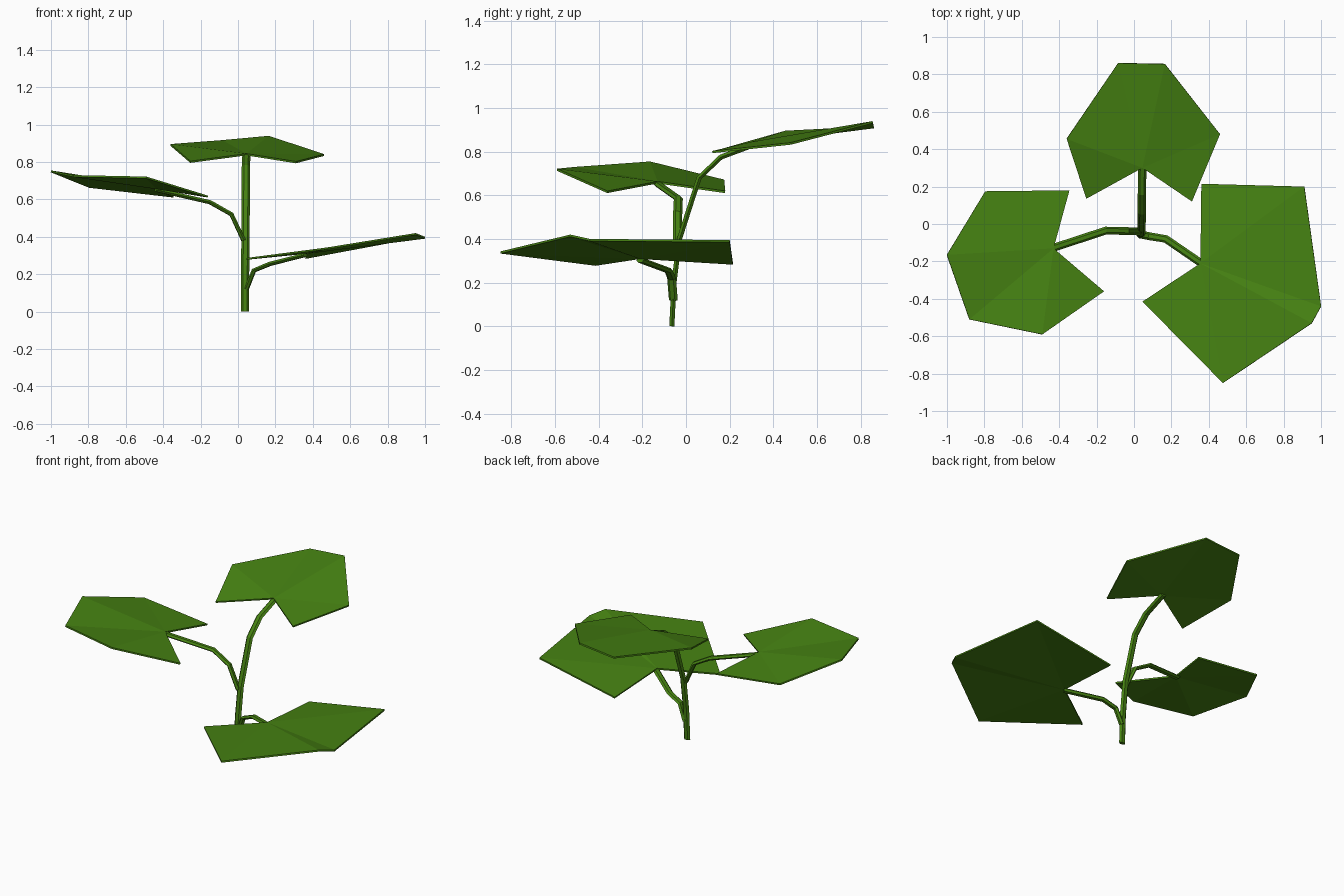
import bpy, bmesh, math
from mathutils import Vector

cube = bpy.data.objects.get("Cube")
if cube:
    bpy.data.objects.remove(cube, do_unlink=True)

# One leaf green for the whole plant
green = bpy.data.materials.new("leaf_green")
green.use_nodes = True
colour = (0.061, 0.223, 0.006, 1)
green.diffuse_color = colour
green.node_tree.nodes["Principled BSDF"].inputs["Base Color"].default_value = colour


def finish(name, bm):
    """Turn a bmesh into a flat shaded green object."""
    mesh = bpy.data.meshes.new(name)
    bm.to_mesh(mesh)
    bm.free()
    mesh.materials.append(green)
    obj = bpy.data.objects.new(name, mesh)
    bpy.context.scene.collection.objects.link(obj)
    return obj


def leaf(name, notch, rim):
    """Thin folded blade: a fan of facets spreading from the notch."""
    bm = bmesh.new()
    root = bm.verts.new(notch)
    edge = [bm.verts.new(p) for p in rim]
    for a, b in zip(edge, edge[1:]):
        bm.faces.new((root, a, b))
    obj = finish(name, bm)
    plate = obj.modifiers.new("thickness", "SOLIDIFY")
    plate.thickness = 0.01
    plate.offset = -1
    return obj


def stem(name, path, side, width, depth, sides=6):
    """Flattened low-poly tube along a path, widest along the side vector."""
    bm = bmesh.new()
    points = [Vector(p) for p in path]
    last = len(points) - 1
    rings = []
    for i, p in enumerate(points):
        along = (points[min(i + 1, last)] - points[max(i - 1, 0)]).normalized()
        across = Vector(side)
        across = (across - along * across.dot(along)).normalized()
        out = along.cross(across)
        ring = []
        for k in range(sides):
            angle = math.tau * k / sides
            ring.append(bm.verts.new(p + across * math.cos(angle) * width / 2
                                     + out * math.sin(angle) * depth / 2))
        rings.append(ring)
    for low, high in zip(rings, rings[1:]):
        for k in range(sides):
            n = (k + 1) % sides
            bm.faces.new((low[k], low[n], high[n], high[k]))
    bm.faces.new(list(reversed(rings[0])))
    bm.faces.new(rings[-1])
    bmesh.ops.recalc_face_normals(bm, faces=bm.faces)
    return finish(name, bm)


# Main stem, bending back to the highest leaf
stem("main_stem",
     [(0.037, -0.065, 0), (0.038, -0.055, 0.2), (0.04, -0.03, 0.4),
      (0.042, 0.06, 0.68), (0.042, 0.16, 0.775), (0.045, 0.32, 0.835)],
     (1, 0, 0), 0.044, 0.027)

# Side branches
stem("left_branch",
     [(0.045, -0.058, 0.12), (0.085, -0.066, 0.22),
      (0.17, -0.08, 0.255), (0.36, -0.21, 0.303)],
     (0.3, 1, 0), 0.042, 0.025)
stem("right_branch",
     [(0.03, -0.04, 0.38), (-0.035, -0.038, 0.52),
      (-0.15, -0.035, 0.585), (-0.44, -0.13, 0.652)],
     (-0.15, 1, 0), 0.042, 0.025)

# Leaves, rims running counter-clockwise from the notch
leaf("back_leaf", (0.045, 0.3, 0.845),
     [(0.31, 0.12, 0.803), (0.46, 0.48, 0.842), (0.165, 0.855, 0.94),
      (-0.085, 0.86, 0.917), (-0.36, 0.455, 0.896), (-0.255, 0.135, 0.805)])
leaf("left_leaf", (0.355, -0.21, 0.318),
     [(0.045, -0.415, 0.287), (0.475, -0.85, 0.343), (0.95, -0.53, 0.42),
      (1, -0.44, 0.4), (0.91, 0.2, 0.395), (0.36, 0.215, 0.292)])
leaf("right_leaf", (-0.43, -0.13, 0.664),
     [(-0.345, 0.18, 0.62), (-0.795, 0.175, 0.672), (-1, -0.165, 0.755),
      (-0.88, -0.51, 0.73), (-0.49, -0.59, 0.722), (-0.16, -0.36, 0.62)])
